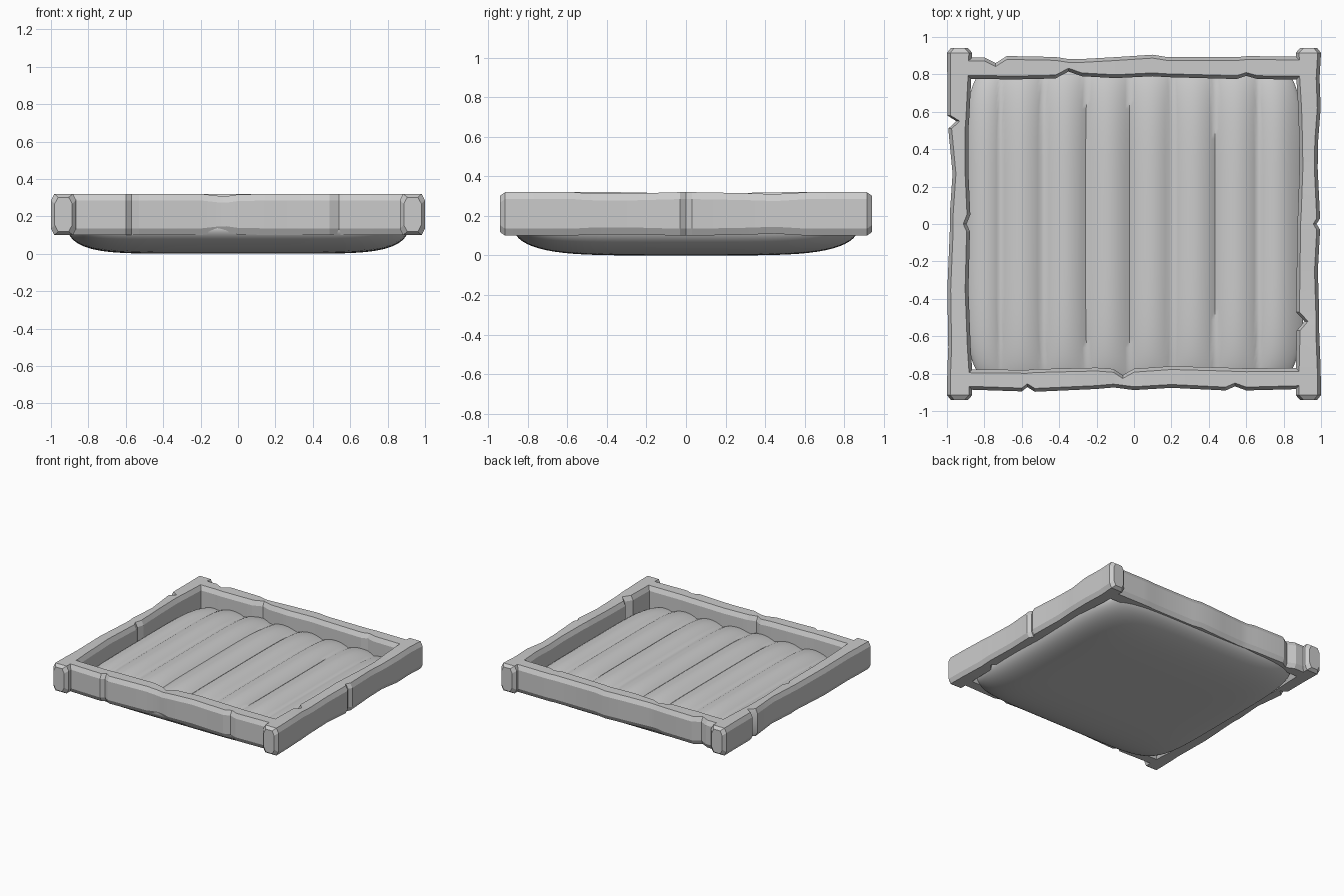
import bpy, bmesh, math


def finish(bm, name, angle):
    bmesh.ops.recalc_face_normals(bm, faces=bm.faces)
    mesh = bpy.data.meshes.new(name)
    bm.to_mesh(mesh)
    bm.free()
    ob = bpy.data.objects.new(name, mesh)
    bpy.context.collection.objects.link(ob)
    bpy.ops.object.select_all(action='DESELECT')
    bpy.context.view_layer.objects.active = ob
    ob.select_set(True)
    bpy.ops.object.shade_smooth_by_angle(angle=math.radians(angle))


def beam(name, place, stations):
    """Worn wooden beam: chamfered section lofted through
    (position, outer edge, inner edge, vertical pinch) stations."""
    bm = bmesh.new()
    rings = []
    for s, o, i, p in stations:
        lo, hi = 0.10 + p, 0.32 - p
        cx, cz = 0.018, 0.035
        section = [(o - cx, lo), (o, lo + cz), (o, hi - cz), (o - cx, hi),
                   (i + cx, hi), (i, hi - cz), (i, lo + cz), (i + cx, lo)]
        rings.append([bm.verts.new(place(s, w, z)) for w, z in section])
    for a, b in zip(rings, rings[1:]):
        for k in range(8):
            n = (k + 1) % 8
            bm.faces.new((a[k], a[n], b[n], b[k]))
    bm.faces.new(rings[0])
    bm.faces.new(rings[-1])
    finish(bm, name, 20)


# Front and back rails, with nicks in their edges
beam("front_rail", lambda s, w, z: (s, -w, z), [
    (-0.90, .885, .777, 0), (-0.60, .895, .780, 0), (-0.57, .872, .780, 0),
    (-0.53, .897, .776, 0), (-0.20, .882, .768, 0), (-0.11, .874, .775, .010),
    (-0.06, .880, .808, .012), (0.00, .888, .774, .003), (0.20, .876, .760, 0),
    (0.49, .890, .768, 0), (0.54, .868, .770, 0), (0.60, .890, .772, 0),
    (0.90, .882, .770, 0)])
beam("back_rail", lambda s, w, z: (s, w, z), [
    (-0.90, .890, .775, 0), (-0.80, .890, .775, 0), (-0.74, .860, .775, 0),
    (-0.68, .898, .772, 0), (-0.42, .893, .778, 0), (-0.35, .882, .815, .004),
    (-0.28, .882, .790, .002), (-0.10, .892, .780, 0), (0.10, .905, .790, 0),
    (0.18, .892, .785, 0), (0.55, .892, .775, 0), (0.60, .897, .792, 0),
    (0.66, .897, .775, 0), (0.90, .895, .772, 0)])

# Side rails, overlapping the corners with chamfered ends
beam("left_rail", lambda s, w, z: (-w, s, z), [
    (-0.94, .980, .887, .018), (-0.915, 1.0, .865, 0), (-0.78, .998, .865, 0),
    (-0.66, .993, .873, 0), (-0.35, .998, .885, 0), (-0.04, .985, .877, .006),
    (0.00, .985, .895, .006), (0.05, .985, .875, .003), (0.27, .970, .885, .004),
    (0.51, .993, .885, 0), (0.55, .950, .882, 0), (0.58, .998, .880, 0),
    (0.78, .998, .870, 0), (0.915, 1.0, .865, 0), (0.94, .980, .887, .018)])
beam("right_rail", lambda s, w, z: (w, s, z), [
    (-0.94, .980, .887, .018), (-0.915, 1.0, .865, 0), (-0.78, .998, .865, 0),
    (-0.57, .990, .870, 0), (-0.52, .990, .912, .004), (-0.47, .990, .866, .006),
    (-0.25, .983, .870, .006), (-0.03, .995, .872, 0), (0.00, .976, .872, 0),
    (0.03, .995, .875, 0), (0.30, .982, .885, .005), (0.45, .985, .883, .010),
    (0.62, .998, .878, 0), (0.78, .992, .868, 0), (0.915, 1.0, .865, 0),
    (0.94, .980, .887, .018)])

# Padded cushion: flat belly below, scalloped ribs on top
NX, NY = 120, 40
bm = bmesh.new()


def cushion_side(top):
    grid = []
    for a in range(NX + 1):
        row = []
        for b in range(NY + 1):
            u = math.sin((2 * a / NX - 1) * math.pi / 2)
            v = math.sin((2 * b / NY - 1) * math.pi / 2)
            x = 0.91 * u * (1 - 0.09 * abs(v) ** 6)
            y = 0.87 * v * (1 - 0.07 * abs(u) ** 6)
            f = math.sqrt(max(0, (1 - abs(u) ** 7) * (1 - abs(v) ** 5)))
            if top:
                rib = abs(math.sin(math.pi * (x + 0.025) / 0.23)) ** 0.8
                z = 0.135 + f * (0.055 + 0.045 * rib)
            else:
                z = 0.135 - 0.135 * f
            row.append(bm.verts.new((x, y, z)))
        grid.append(row)
    for a in range(NX):
        for b in range(NY):
            bm.faces.new((grid[a][b], grid[a + 1][b],
                          grid[a + 1][b + 1], grid[a][b + 1]))


cushion_side(True)
cushion_side(False)
bmesh.ops.remove_doubles(bm, verts=bm.verts, dist=0.00001)
finish(bm, "cushion", 60)
